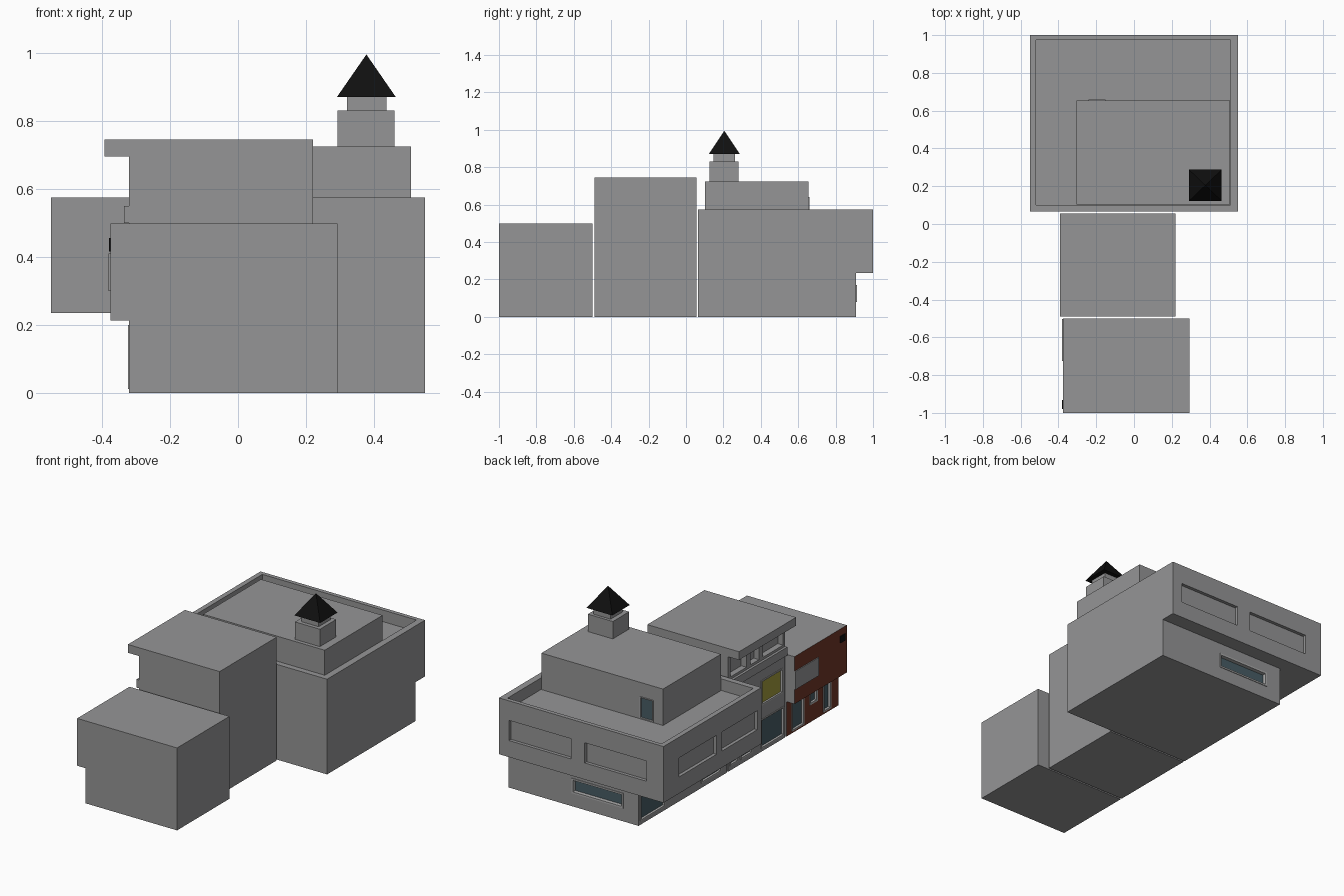
import bpy, bmesh

if "Cube" in bpy.data.objects:
    bpy.data.objects.remove(bpy.data.objects["Cube"])


def material(name, rgb):
    m = bpy.data.materials.new(name)
    m.diffuse_color = (*rgb, 1)
    m.use_nodes = True
    m.node_tree.nodes["Principled BSDF"].inputs["Base Color"].default_value = m.diffuse_color
    return m


GREY = material("concrete_grey", (0.30, 0.30, 0.305))
LIGHT = material("frame_light_grey", (0.42, 0.42, 0.42))
RED = material("brick_red", (0.16, 0.037, 0.02))
YELLOW = material("yellow_panel", (0.36, 0.33, 0.046))
GLASS = material("glass_blue_grey", (0.065, 0.11, 0.13))
BLACK = material("roof_black", (0.005, 0.005, 0.005))


def finish(name, bm, mat):
    bmesh.ops.recalc_face_normals(bm, faces=bm.faces)
    me = bpy.data.meshes.new(name)
    bm.to_mesh(me)
    bm.free()
    me.materials.append(mat)
    ob = bpy.data.objects.new(name, me)
    bpy.context.collection.objects.link(ob)
    return ob


def extrude(name, pts, y0, y1, mat):
    """Profile in x and z, pulled along y."""
    bm = bmesh.new()
    f = bm.faces.new([bm.verts.new((x, y0, z)) for x, z in pts])
    r = bmesh.ops.extrude_face_region(bm, geom=[f])
    for v in r["geom"]:
        if isinstance(v, bmesh.types.BMVert):
            v.co.y = y1
    return finish(name, bm, mat)


def box(name, x0, x1, y0, y1, z0, z1, mat):
    return extrude(name, [(x0, z0), (x1, z0), (x1, z1), (x0, z1)], y0, y1, mat)


def cut(target, *dims):
    c = box("cutter", *dims, GREY)
    c.hide_render = True
    mod = target.modifiers.new("cut", "BOOLEAN")
    mod.operation = "DIFFERENCE"
    mod.solver = "EXACT"
    mod.object = c
    dg = bpy.context.evaluated_depsgraph_get()
    dg.update()
    me = bpy.data.meshes.new_from_object(target.evaluated_get(dg))
    target.modifiers.remove(mod)
    target.data = me
    bpy.data.objects.remove(c)


def opening(wall, name, side, p, a0, a1, z0, z1, depth=0.02, fill=None, frame=0.0):
    """Recess in a left (-x) or back (+y) wall, with optional pane and frame."""
    def dims(d0, d1, b0, b1, c0, c1):
        if side == "left":
            return (p + d0, p + d1, b0, b1, c0, c1)
        return (b0, b1, p - d1, p - d0, c0, c1)
    cut(wall, *dims(-0.03, depth, a0, a1, z0, z1))
    if fill:
        box(name + "_pane", *dims(depth - 0.005, depth + 0.003, a0, a1, z0, z1), fill)
    if frame:
        t = frame
        bars = [(a0, a0 + t, z0, z1), (a1 - t, a1, z0, z1),
                (a0 + t, a1 - t, z0, z0 + t), (a0 + t, a1 - t, z1 - t, z1)]
        for i, b in enumerate(bars):
            box(f"{name}_frame_{i}", *dims(-0.004, depth, *b), LIGHT)


WALL = -0.32  # ground-floor street face

# Back building: overhanging upper floor with parapet
upper = box("back_upper_floor", -0.55, 0.55, 0.065, 1.0, 0.235, 0.575, GREY)
cut(upper, -0.52, 0.51, 0.10, 0.975, 0.505, 0.7)
for a0, a1 in ((0.105, 0.44), (0.495, 0.85)):
    opening(upper, "side_recess", "left", -0.55, a0, a1, 0.335, 0.45)
for a0, a1 in ((0.07, 0.484), (-0.435, -0.023)):
    opening(upper, "rear_recess", "back", 1.0, a0, a1, 0.335, 0.457)

# Back building: ground floor
lower = box("back_ground_floor", WALL, 0.55, 0.065, 0.91, 0, 0.235, GREY)
opening(lower, "rear_window", "back", 0.91, -0.22, 0.126, 0.08, 0.17, 0.025, GLASS, 0.01)
opening(lower, "corner_shop_window", "left", WALL, 0.66, 0.895, 0.025, 0.2, 0.015, GLASS, 0.006)
opening(lower, "side_window", "left", WALL, 0.125, 0.315, 0.03, 0.2, 0.015, GLASS, 0.008)

# Penthouse with door
pent = box("penthouse", -0.305, 0.508, 0.102, 0.655, 0.50, 0.725, GREY)
opening(pent, "penthouse_door", "back", 0.655, -0.24, -0.15, 0.507, 0.64, 0.012, GLASS, 0.006)

# Chimney tower with pyramid cap
box("tower_base", 0.293, 0.46, 0.125, 0.28, 0.72, 0.83, GREY)
box("tower_neck", 0.32, 0.436, 0.148, 0.262, 0.825, 0.872, GREY)
bm = bmesh.new()
base = [bm.verts.new((x, y, 0.87)) for x, y in
        ((0.291, 0.122), (0.464, 0.122), (0.464, 0.288), (0.291, 0.288))]
tip = bm.verts.new((0.3775, 0.205, 0.995))
bm.faces.new(base)
for i in range(4):
    bm.faces.new((base[i], base[(i + 1) % 4], tip))
finish("tower_cap", bm, BLACK)

# Middle building: roof overhang and ledge in one profile
mid = extrude("middle_building", [
    (WALL, 0), (0.22, 0), (0.22, 0.745), (-0.393, 0.745), (-0.393, 0.695),
    (WALL, 0.695), (WALL, 0.55), (-0.335, 0.55), (-0.335, 0.5), (WALL, 0.5)],
    -0.49, 0.055, GREY)
opening(mid, "shop_window", "left", WALL, -0.476, -0.257, 0.02, 0.195, 0.015, GLASS, 0.007)
opening(mid, "shop_door", "left", WALL, -0.17, -0.06, 0.03, 0.195, 0.015, GLASS, 0.008)
opening(mid, "shop_side_window", "left", WALL, -0.035, 0.04, 0.03, 0.195, 0.015, GLASS, 0.008)
opening(mid, "yellow_window", "left", WALL, -0.465, -0.26, 0.28, 0.43, 0.012, YELLOW, 0.008)
opening(mid, "second_yellow_window", "left", WALL, -0.19, 0.015, 0.28, 0.43, 0.012, YELLOW, 0.008)
for a0, a1 in ((-0.47, -0.28), (-0.24, -0.16), (-0.12, 0.03)):
    opening(mid, "top_window", "left", WALL, a0, a1, 0.565, 0.68, 0.035)

# Front building: brick street face
front = extrude("front_building", [
    (WALL, 0), (0.293, 0), (0.293, 0.498), (-0.375, 0.498), (-0.375, 0.212), (WALL, 0.212)],
    -1.0, -0.5, GREY)
opening(front, "front_shop_window", "left", WALL, -0.667, -0.55, 0.012, 0.2, 0.015, GLASS, 0.008)
opening(front, "small_window", "left", WALL, -0.795, -0.72, 0.105, 0.185, 0.015, GLASS, 0.012)
opening(front, "front_door", "left", WALL, -0.925, -0.85, 0.012, 0.2, 0.015, GLASS, 0.01)
if RED.name not in front.data.materials:
    front.data.materials.append(RED)
red_slot = front.data.materials.find(RED.name)
for f in front.data.polygons:
    f.material_index = red_slot if f.normal.x < -0.9 else 0

# Plates on the brick face
box("blank_sign", -0.381, -0.374, -0.724, -0.502, 0.30, 0.41, GREY)
box("wall_vent", -0.380, -0.374, -0.98, -0.933, 0.415, 0.455, BLACK)
